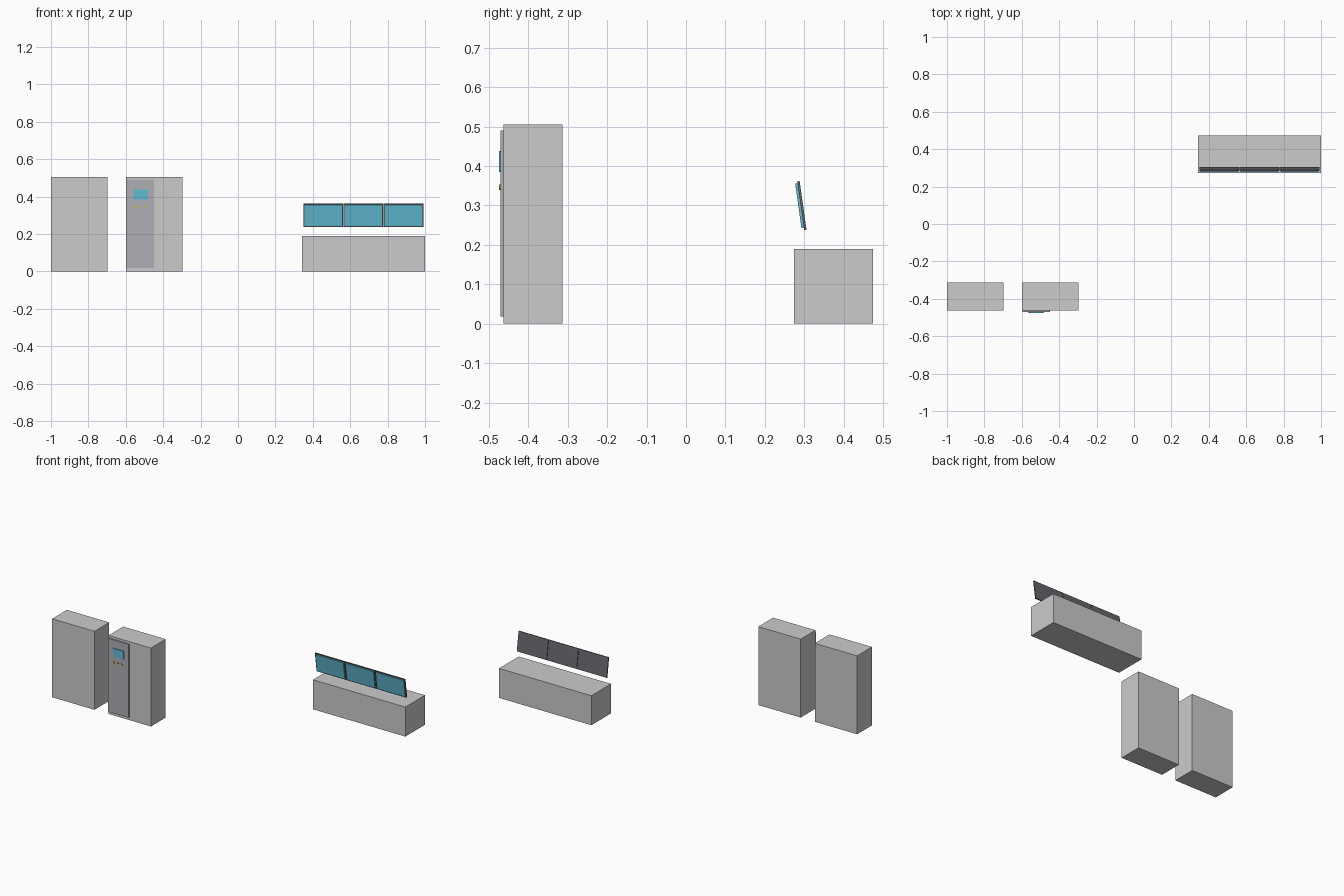
import bpy
from math import radians
from mathutils import Matrix

if "Cube" in bpy.data.objects:
    bpy.data.objects.remove(bpy.data.objects["Cube"])


def mat(name, r, g, b):
    m = bpy.data.materials.new(name)
    m.diffuse_color = (r, g, b, 1)
    m.use_nodes = True
    m.node_tree.nodes["Principled BSDF"].inputs["Base Color"].default_value = m.diffuse_color
    return m


door_grey = mat("door_grey", 0.42, 0.43, 0.46)
dark = mat("dark_casing", 0.13, 0.13, 0.15)
blue = mat("screen_blue", 0.12, 0.5, 0.65)
amber = mat("amber", 0.6, 0.42, 0.1)


def box(name, lo, hi, material=None):
    bpy.ops.mesh.primitive_cube_add(size=1, location=[(a + b) / 2 for a, b in zip(lo, hi)])
    o = bpy.context.object
    o.name = name
    o.scale = [b - a for a, b in zip(lo, hi)]
    bpy.ops.object.transform_apply(location=False, rotation=False, scale=True)
    if material:
        o.data.materials.append(material)
    return o


# Two tall cabinets
box("left_cabinet", (-1.0, -0.463, 0), (-0.698, -0.313, 0.505))
box("right_cabinet", (-0.598, -0.463, 0), (-0.296, -0.313, 0.505))

# Control door with display and indicator lamps
box("cabinet_door", (-0.597, -0.470, 0.018), (-0.45, -0.463, 0.49), door_grey)
box("door_display", (-0.558, -0.475, 0.385), (-0.482, -0.470, 0.438), blue)
for i in range(3):
    bpy.ops.mesh.primitive_cylinder_add(
        vertices=16, radius=0.007, depth=0.005,
        location=(-0.556 + i * 0.029, -0.4725, 0.346), rotation=(radians(90), 0, 0))
    lamp = bpy.context.object
    lamp.name = f"indicator_lamp_{i + 1}"
    lamp.data.materials.append(amber)

# Desk
box("desk", (0.342, 0.274, 0), (1.0, 0.474, 0.19))

# Row of three tilted monitors
for i in range(3):
    place = Matrix.Translation((0.456 + i * 0.2145, 0.294, 0.3)) @ Matrix.Rotation(radians(8), 4, 'X')
    casing = box(f"monitor_casing_{i + 1}", (-0.106, -0.003, -0.063), (0.106, 0.003, 0.063), dark)
    screen = box(f"monitor_screen_{i + 1}", (-0.1, -0.003, -0.057), (0.1, 0.003, 0.057), blue)
    casing.matrix_world = place
    screen.matrix_world = place @ Matrix.Translation((0, -0.006, 0))
